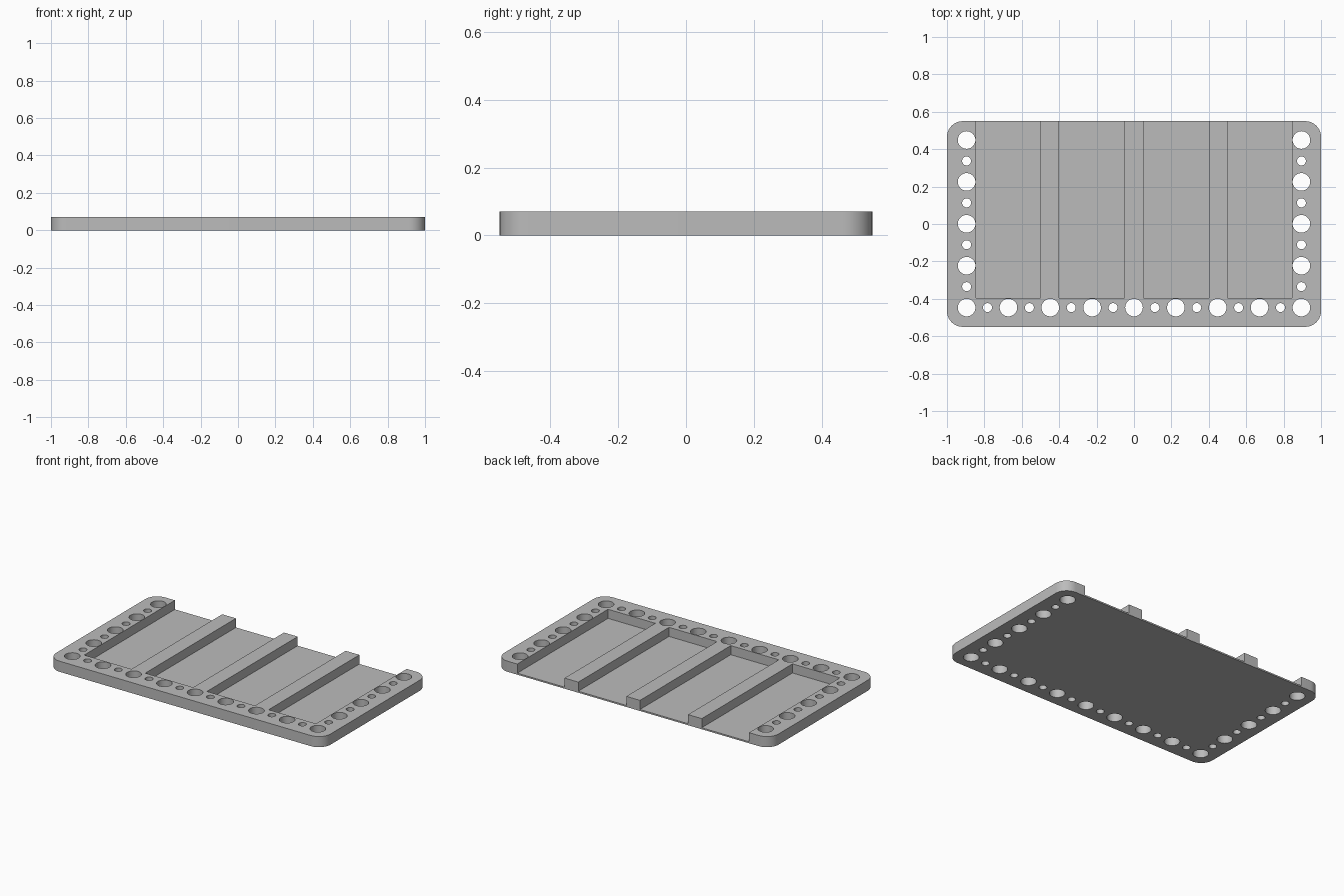
import bpy, bmesh, math
from mathutils import Matrix, Vector

if "Cube" in bpy.data.objects:
    bpy.data.objects.remove(bpy.data.objects["Cube"])

HALF_X, HALF_Y, HEIGHT = 1.0, 0.55, 0.07
CORNER, FLOOR = 0.085, 0.01
PITCH, ROW_X, ROW_Y = 0.112, 0.895, -0.447
BIG, SMALL = 0.047, 0.024

grey = bpy.data.materials.new("plain_grey")
grey.use_nodes = True
colour = (0.5, 0.5, 0.5, 1)
grey.diffuse_color = colour
grey.node_tree.nodes["Principled BSDF"].inputs["Base Color"].default_value = colour


def make_object(name, bm):
    mesh = bpy.data.meshes.new(name)
    bmesh.ops.recalc_face_normals(bm, faces=bm.faces)
    bm.to_mesh(mesh)
    bm.free()
    obj = bpy.data.objects.new(name, mesh)
    bpy.context.collection.objects.link(obj)
    mesh.materials.append(grey)
    return obj


def add_box(bm, x0, x1, y0, y1, z0, z1):
    centre = Vector((x0 + x1, y0 + y1, z0 + z1)) / 2
    size = Matrix.Diagonal((x1 - x0, y1 - y0, z1 - z0, 1))
    return bmesh.ops.create_cube(bm, size=1, matrix=Matrix.Translation(centre) @ size)


def add_hole(bm, x, y, step):
    radius = BIG if step % 2 == 0 else SMALL
    bmesh.ops.create_cone(bm, cap_ends=True, segments=40, radius1=radius, radius2=radius,
                          depth=0.3, matrix=Matrix.Translation((x, y, HEIGHT / 2)))


# Plate with rounded upright corners
bm = bmesh.new()
add_box(bm, -HALF_X, HALF_X, -HALF_Y, HALF_Y, 0, HEIGHT)
upright = [e for e in bm.edges if abs(e.verts[0].co.z - e.verts[1].co.z) > 0.01]
bmesh.ops.bevel(bm, geom=upright, offset=CORNER, segments=10, profile=0.5, affect='EDGES')
tray = make_object("tray_plate", bm)

# Cutter: front row and both side rows of alternating holes
bm = bmesh.new()
for i in range(-8, 9):
    add_hole(bm, i / 8 * ROW_X, ROW_Y, i)
for j in range(1, 9):
    for side in (-1, 1):
        add_hole(bm, side * ROW_X, ROW_Y + j * PITCH, j)

# Cutter: four channels open at the back
for x0, x1 in ((0.05, 0.4), (0.5, 0.845)):
    add_box(bm, x0, x1, -0.395, 0.7, FLOOR, 0.2)
    add_box(bm, -x1, -x0, -0.395, 0.7, FLOOR, 0.2)
cutter = make_object("hole_and_channel_cutter", bm)
cutter.hide_render = True

# Cut the plate, then drop the cutter
cut = tray.modifiers.new("cut", 'BOOLEAN')
cut.operation = 'DIFFERENCE'
cut.solver = 'EXACT'
cut.object = cutter
bpy.ops.object.select_all(action='DESELECT')
bpy.context.view_layer.objects.active = tray
tray.select_set(True)
bpy.ops.object.modifier_apply(modifier="cut")
bpy.data.objects.remove(cutter)
bpy.ops.object.shade_smooth_by_angle(angle=math.radians(35))
